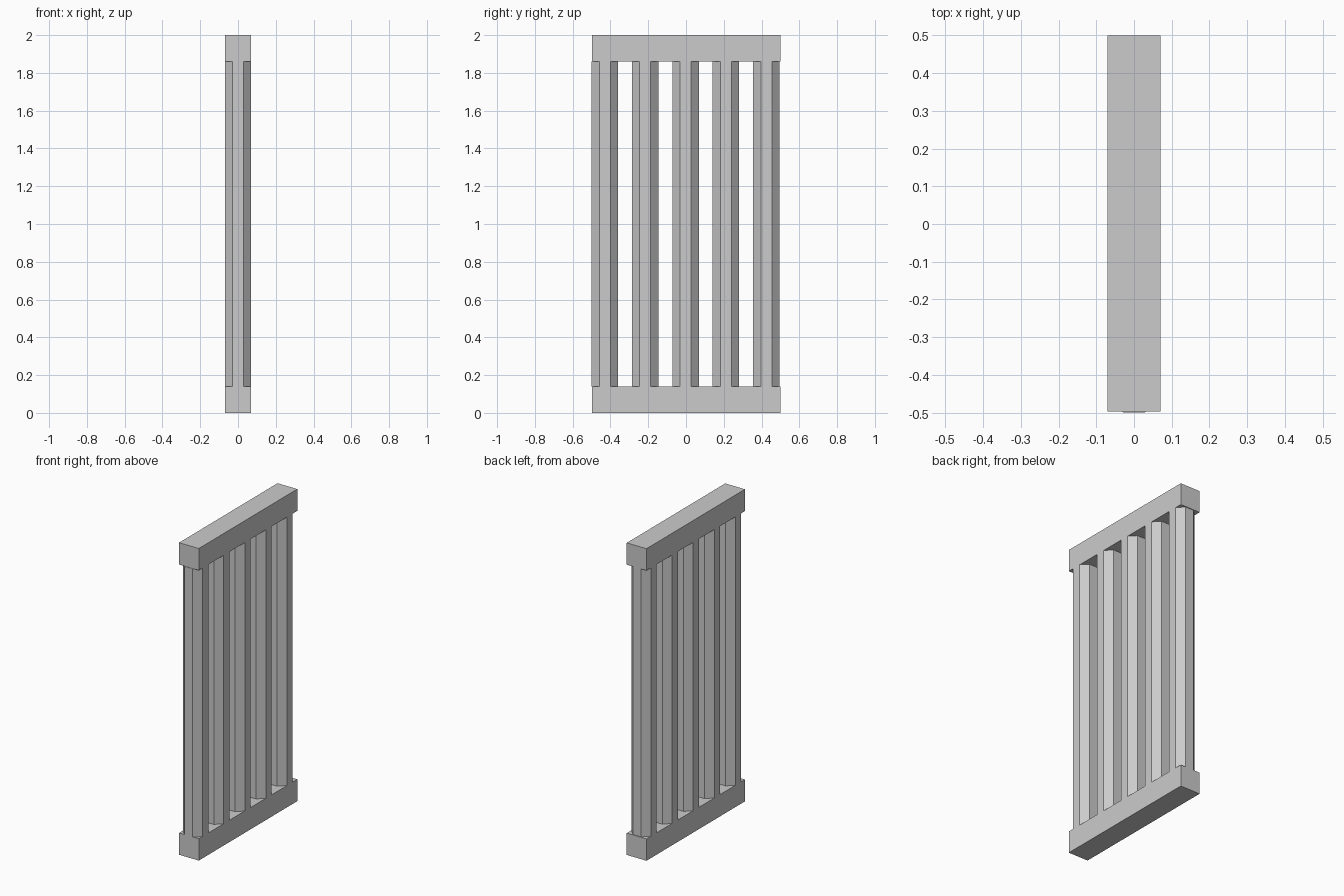
import bpy
from math import cos, radians

if "Cube" in bpy.data.objects:
    bpy.data.objects.remove(bpy.data.objects["Cube"])

LENGTH, WIDTH, HEIGHT, RAIL = 1.0, 0.14, 2.0, 0.14


def rail(name, z):
    bpy.ops.mesh.primitive_cube_add(size=1, location=(0, 0.0015, z))
    obj = bpy.context.object
    obj.name = name
    obj.scale = (WIDTH, LENGTH - 0.003, RAIL)


def bar(name, y):
    # Octagonal bar with flats turned to the front and sides
    bpy.ops.mesh.primitive_cylinder_add(
        vertices=8,
        radius=WIDTH / 2 / cos(radians(22.5)),
        depth=HEIGHT - 2 * RAIL,
        location=(0, y, HEIGHT / 2),
        rotation=(0, 0, radians(22.5)),
    )
    bpy.context.object.name = name


# Bottom and top rails
rail("bottom_rail", RAIL / 2)
rail("top_rail", HEIGHT - RAIL / 2)

# Five evenly spaced bars
for i in range(5):
    bar(f"bar_{i + 1}", -0.43 + i * 0.2138)
